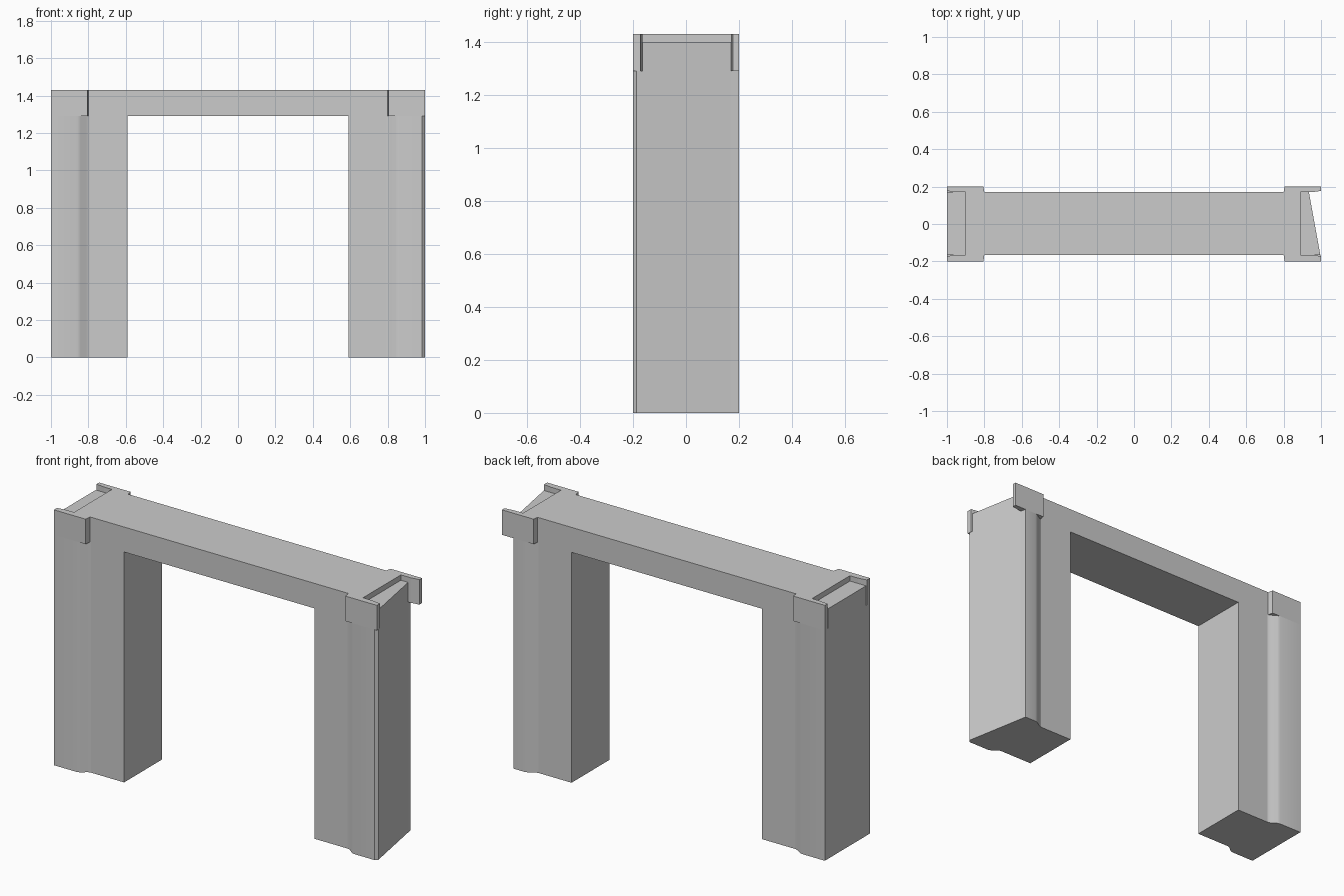
import bpy, bmesh, math
from mathutils import Vector

if "Cube" in bpy.data.objects:
    bpy.data.objects.remove(bpy.data.objects["Cube"])

FRONT, BACK = -0.165, 0.17      # faces of the main frame
OUT = 0.20                      # outer face of the thickened ends
Z_BEAM, Z_TOP, Z_LEDGE = 1.29, 1.43, 1.40


def extrude(name, pts, step):
    """Solid made by sweeping a closed 3D outline along a vector."""
    bm = bmesh.new()
    face = bm.faces.new([bm.verts.new(p) for p in pts])
    geo = bmesh.ops.extrude_face_region(bm, geom=[face])["geom"]
    bmesh.ops.translate(bm, vec=Vector(step),
                        verts=[g for g in geo if isinstance(g, bmesh.types.BMVert)])
    bmesh.ops.recalc_face_normals(bm, faces=bm.faces)
    mesh = bpy.data.meshes.new(name)
    bm.to_mesh(mesh)
    bm.free()
    obj = bpy.data.objects.new(name, mesh)
    bpy.context.collection.objects.link(obj)
    return obj


def plan(name, pts, z0, z1):
    return extrude(name, [(x, y, z0) for x, y in pts], (0, 0, z1 - z0))


# Main frame: two posts and a beam with a low ledge at each end
outline = [(-1, 0), (-0.59, 0), (-0.59, Z_BEAM), (0.59, Z_BEAM), (0.59, 0),
           (1, 0), (1, Z_LEDGE), (0.89, Z_LEDGE), (0.89, Z_TOP),
           (-0.90, Z_TOP), (-0.90, Z_LEDGE), (-1, Z_LEDGE)]
frame = extrude("portal_frame", [(x, FRONT, z) for x, z in outline],
                (0, BACK - FRONT, 0))
# Right end face is skewed in plan
for v in frame.data.vertices:
    if v.co.x > 0.95:
        v.co.x = 0.996 if v.co.y < 0 else 0.935

# Thickened strips on the posts, with a soft S-shaped step down to the frame
for side, s in (("left", -1), ("right", 1)):
    for face, f, base in (("front", -1, FRONT), ("back", 1, BACK)):
        step = [(s * 0.795, base), (s * 0.812, base + f * 0.005),
                (s * 0.842, f * 0.195), (s * 0.86, f * OUT)]
        if side == "left":
            end = [(-1, f * OUT), (-1, base)]
        elif face == "front":
            end = [(0.985, -OUT), (1, -0.187), (0.996, base)]
        else:
            end = [(0.93, OUT), (0.935, base)]
        strip = plan(f"{side}_{face}_strip", step + end, 0, Z_BEAM)
        bpy.ops.object.select_all(action="DESELECT")
        strip.select_set(True)
        bpy.context.view_layer.objects.active = strip
        bpy.ops.object.shade_smooth_by_angle(angle=math.radians(35))

        # Cap plate over the strip, thinning slightly at its outer tip
        tip = base + f * 0.007
        cap = [(s * 0.80, base), (s * 0.805, f * OUT), (s, f * OUT),
               (s, tip), (s * 0.95, base)]
        plan(f"{side}_{face}_cap", cap, Z_BEAM, Z_TOP)
